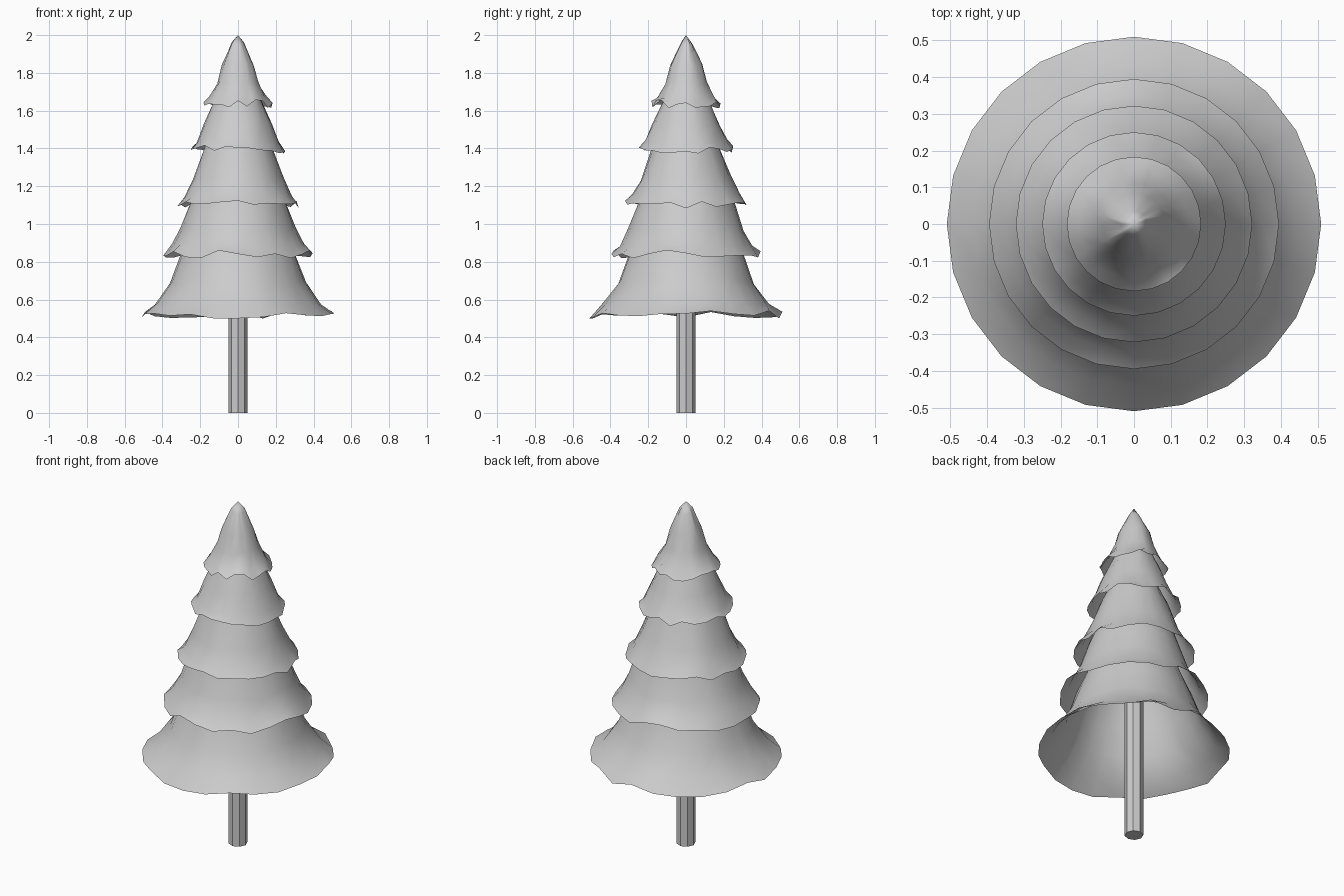
import bpy, bmesh, math, random

if "Cube" in bpy.data.objects:
    bpy.data.objects.remove(bpy.data.objects["Cube"])

random.seed(7)
SEGS = 24


def lathe(name, profile, segs, jitter=0.0, cap=False):
    """Revolve (radius, z) points; jitter only shifts heights, so the plan stays round."""
    bm = bmesh.new()
    rings = []
    for i, (r, z) in enumerate(profile):
        if r == 0:
            rings.append([bm.verts.new((0, 0, z))])
            continue
        amount = jitter * (1.0 if i == 0 else 0.6)
        ring = []
        for k in range(segs):
            a = 2 * math.pi * k / segs
            ring.append(bm.verts.new((r * math.cos(a), r * math.sin(a),
                                      z + random.uniform(-amount, amount))))
        rings.append(ring)
    for low, high in zip(rings, rings[1:]):
        for k in range(segs):
            n = (k + 1) % segs
            if len(high) == 1:
                bm.faces.new((low[k], low[n], high[0]))
            else:
                bm.faces.new((low[k], low[n], high[n], high[k]))
    if cap:
        bm.faces.new(rings[0][::-1])
        bm.faces.new(rings[-1])
    mesh = bpy.data.meshes.new(name)
    bm.to_mesh(mesh)
    bm.free()
    obj = bpy.data.objects.new(name, mesh)
    bpy.context.collection.objects.link(obj)
    if not cap:
        mesh.shade_smooth()
    return obj


# Octagonal trunk, running up inside the branches
lathe("trunk", [(0.05, 0), (0.05, 1.0)], 8, cap=True)

# Flared branch skirts, open below, each tucked under the one above
tiers = [
    [(0.51, 0.52), (0.44, 0.575), (0.36, 0.69), (0.31, 0.83), (0.25, 0.98)],
    [(0.395, 0.84), (0.35, 0.885), (0.305, 0.97), (0.26, 1.10), (0.21, 1.24)],
    [(0.322, 1.105), (0.285, 1.15), (0.24, 1.24), (0.18, 1.40), (0.13, 1.52)],
    [(0.25, 1.395), (0.22, 1.435), (0.18, 1.53), (0.13, 1.64), (0.085, 1.74)],
    [(0.183, 1.635), (0.15, 1.67), (0.11, 1.745), (0.085, 1.84),
     (0.035, 1.95), (0, 2.0)],
]
for i, profile in enumerate(tiers):
    lathe(f"branch_tier_{i + 1}", profile, SEGS, jitter=0.022)
